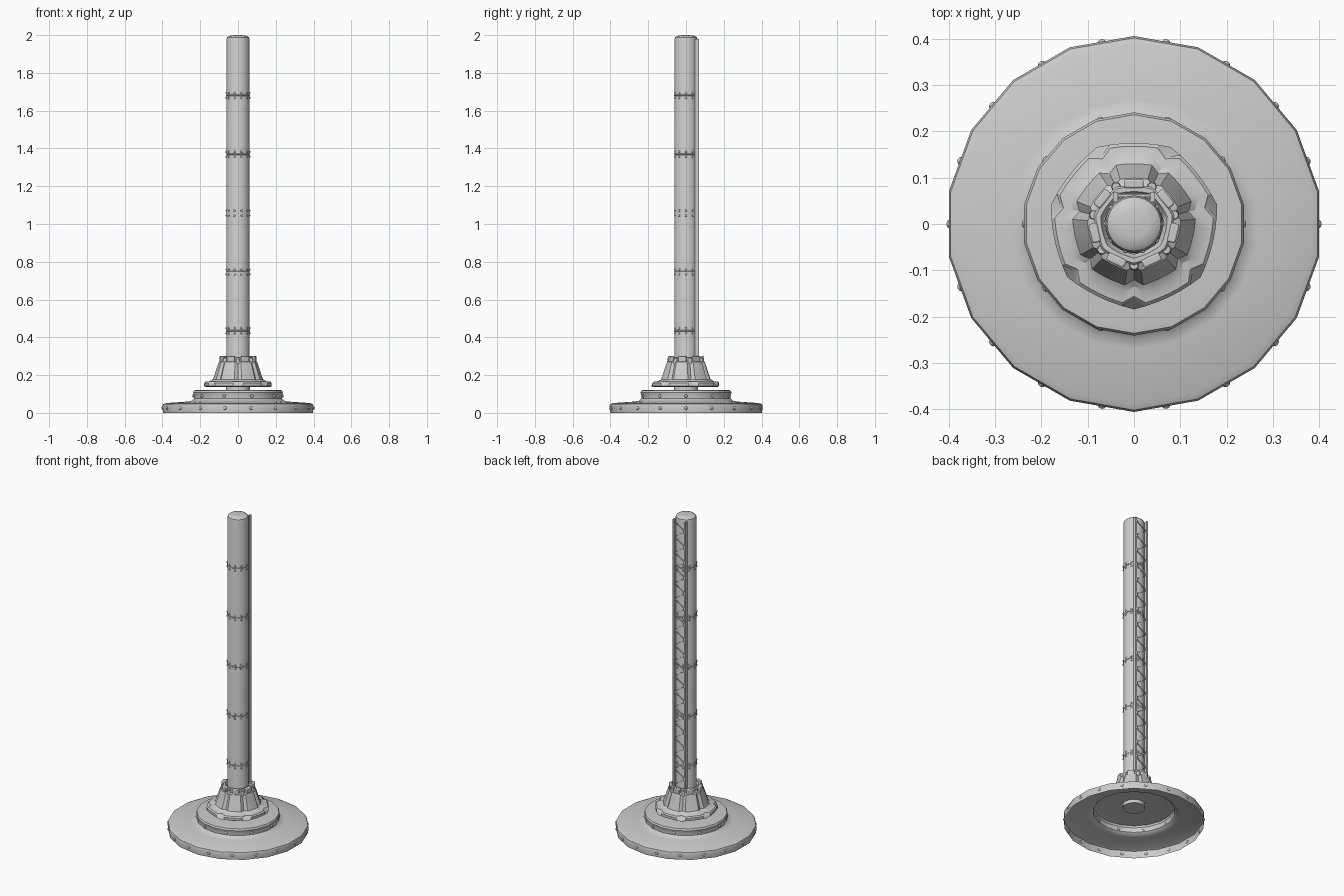
import bpy, bmesh, math
from mathutils import Vector, Matrix

if "Cube" in bpy.data.objects:
    bpy.data.objects.remove(bpy.data.objects["Cube"])

def finish(name, bm, angle=35):
    bmesh.ops.recalc_face_normals(bm, faces=bm.faces)
    me = bpy.data.meshes.new(name)
    bm.to_mesh(me)
    bm.free()
    ob = bpy.data.objects.new(name, me)
    bpy.context.collection.objects.link(ob)
    bpy.ops.object.select_all(action='DESELECT')
    ob.select_set(True)
    bpy.context.view_layer.objects.active = ob
    bpy.ops.object.shade_smooth_by_angle(angle=math.radians(angle))
    return ob

def lathe(name, profile, n, start=90, scale=lambda i, row: 1, angle=35):
    """Revolve (radius, z) points; scale() may modulate the radius per column."""
    bm = bmesh.new()
    rows = []
    for j, (r, z) in enumerate(profile):
        if r == 0:
            rows.append([bm.verts.new((0, 0, z))] * n)
            continue
        row = []
        for i in range(n):
            a = math.radians(start + 360 * i / n)
            s = r * scale(i, j)
            row.append(bm.verts.new((s * math.cos(a), s * math.sin(a), z)))
        rows.append(row)
    for lo, hi in zip(rows, rows[1:]):
        for i in range(n):
            k = (i + 1) % n
            vs = list(dict.fromkeys((lo[i], lo[k], hi[k], hi[i])))
            bm.faces.new(vs)
    return finish(name, bm, angle)

def rivets(name, r, zs, n, size):
    """Ring(s) of round rivet heads, at angle 0 and onward."""
    bm = bmesh.new()
    for z in zs:
        for i in range(n):
            a = 2 * math.pi * i / n
            m = Matrix.Rotation(a, 4, 'Z') @ Matrix.Translation((r, 0, z)) @ Matrix.Diagonal((.7, 1, 1, 1))
            bmesh.ops.create_uvsphere(bm, u_segments=8, v_segments=6, radius=size, matrix=m)
    finish(name, bm)

def box(bm, size, matrix):
    return bmesh.ops.create_cube(bm, size=1, matrix=matrix @ Matrix.Diagonal((*size, 1)))['verts']

# Hollow two-step foot, 18 sides
lathe("foot", [(.402, 0), (.406, .035), (.402, .046), (.388, .052), (.27, .060), (.25, .064),
               (.236, .076), (.236, .09), (.241, .108), (.236, .119), (.222, .121), (.066, .121)], 18)
rivets("foot_rivets", .399, [.025], 18, .009)
rivets("step_rivets", .236, [.09], 10, .009)

# Pole with rounded tip
lathe("pole", [(0, .10), (.064, .10), (.064, .14), (.0615, .15), (.0615, 1.975), (.058, 1.988),
               (.049, 1.995), (.03, 1.999), (0, 2.0)], 32)

# Seam bands with double rivet rows
for i in range(5):
    z = .435 + i * .3115
    lathe(f"seam_{i+1}", [(.061, z - .004), (.063, z - .002), (.063, z + .002), (.061, z + .004)], 32)
    rivets(f"seam_rivets_{i+1}", .0615, [z - .013, z + .013], 10, .006)

# Collar: seven panels split by creases, floating above the foot
def panel(i, j):
    k = i % 6
    if 2 <= j <= 8 and k == 0:
        return .93
    return 1 / math.cos(math.radians((k - 3) * 360 / 42)) ** .5
lathe("collar", [(.168, .138), (.175, .142), (.175, .158), (.168, .165), (.145, .168), (.130, .178),
                 (.122, .20), (.108, .245), (.099, .27), (.084, .276), (.084, .292), (.080, .297),
                 (.070, .297), (.066, .285), (.062, .28)], 42, -90, panel, 30)

# Clamp blocks on panels, round lugs and raised ribs on creases
blocks, lugs = bmesh.new(), bmesh.new()
for i in range(7):
    turn = Matrix.Rotation(math.radians(90 + i * 360 / 7), 4, 'Z')
    box(blocks, (.019, .042, .038), turn @ Matrix.Translation((.087, 0, .281)))
    turn = Matrix.Rotation(math.radians(-90 + i * 360 / 7), 4, 'Z')
    bmesh.ops.create_cone(lugs, cap_ends=True, segments=12, radius1=.011, radius2=.009, depth=.03,
                          matrix=turn @ Matrix.Translation((.089, 0, .275)))
clamps = finish("collar_clamps", blocks)
bev = clamps.modifiers.new("bevel", 'BEVEL')
bev.width, bev.segments = .004, 2
finish("collar_lugs", lugs)

# Toothed track up the back: two rails with zigzag bracing
rails = bmesh.new()
for s in (-1, 1):
    box(rails, (.010, .022, 1.69), Matrix.Translation((s * .04, .058, 1.135)))
finish("back_rails", rails)
brace = bmesh.new()
count = 34
step = 1.66 / count
for i in range(count):
    s = 1 if i % 2 else -1
    a = Vector((-s * .037, .0615, .305 + i * step))
    b = Vector((s * .037, .0615, .305 + (i + 1) * step))
    ang = math.atan2(-(b - a).z, (b - a).x)
    box(brace, ((b - a).length, .007, .006),
        Matrix.Translation((a + b) / 2) @ Matrix.Rotation(ang, 4, 'Y'))
finish("back_bracing", brace)
